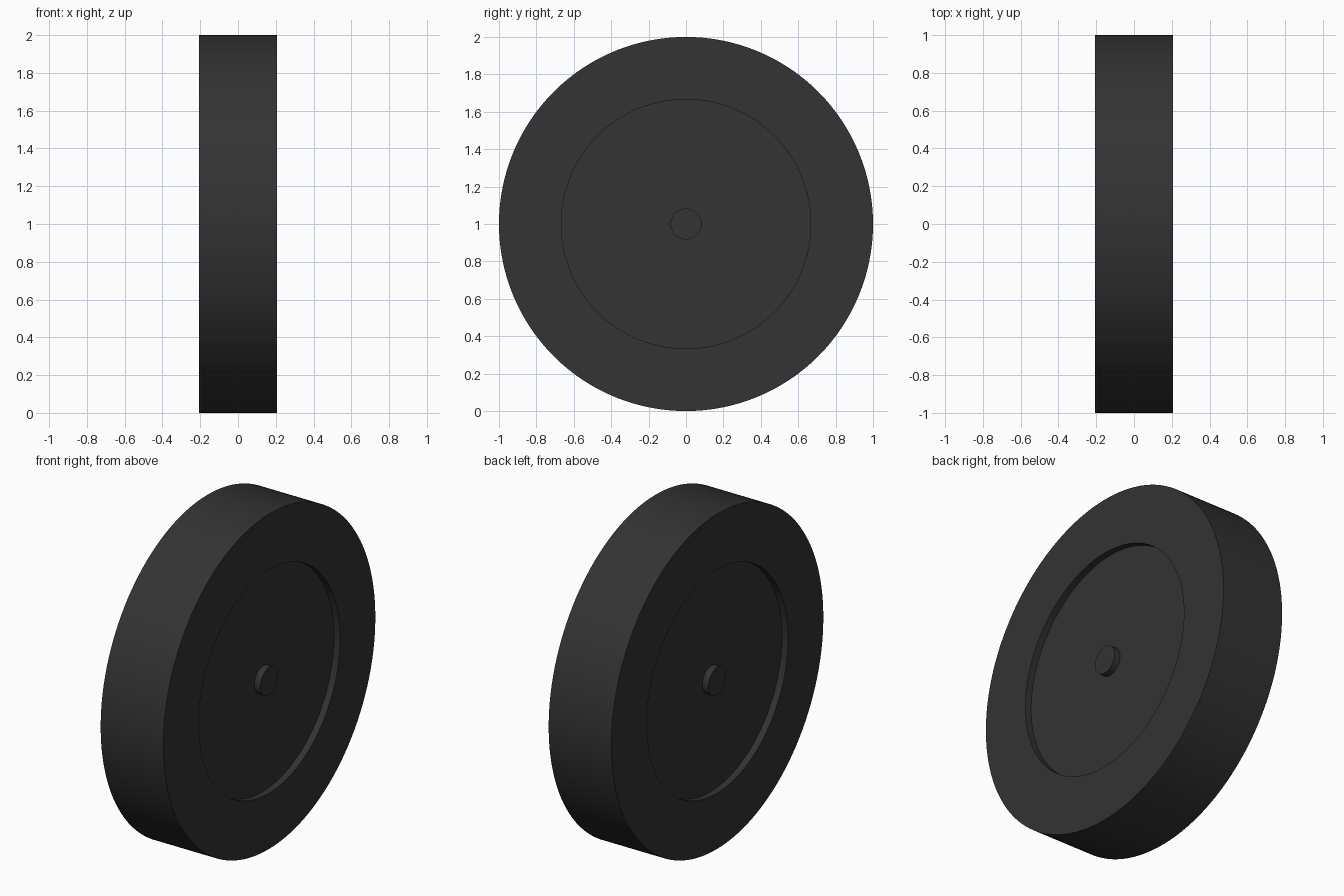
import bpy, bmesh, math
from mathutils import Matrix, Vector

if "Cube" in bpy.data.objects:
    bpy.data.objects.remove(bpy.data.objects["Cube"])

R, HALF, FLOOR = 1.0, 0.207, 0.167      # outer radius, half width, recessed face
RECESS, BOSS = 0.667, 0.083
SEGMENTS = 128

dark = bpy.data.materials.new("dark_rubber")
dark.diffuse_color = (0.033, 0.033, 0.033, 1)
dark.use_nodes = True
dark.node_tree.nodes["Principled BSDF"].inputs["Base Color"].default_value = dark.diffuse_color


def lathe(name, profile):
    """Spin (x, radius) points around the x axis, at wheel centre height."""
    bm = bmesh.new()
    verts = [bm.verts.new((x, 0, r)) for x, r in profile]
    edges = [bm.edges.new(pair) for pair in zip(verts, verts[1:])]
    bmesh.ops.spin(bm, geom=verts + edges, cent=(0, 0, 0), axis=(1, 0, 0),
                   angle=math.tau, steps=SEGMENTS, use_merge=True)
    bmesh.ops.remove_doubles(bm, verts=bm.verts, dist=1e-5)
    bmesh.ops.recalc_face_normals(bm, faces=bm.faces)
    mesh = bpy.data.meshes.new(name)
    bm.to_mesh(mesh)
    bm.free()
    mesh.materials.append(dark)
    obj = bpy.data.objects.new(name, mesh)
    obj.location.z = R
    bpy.context.collection.objects.link(obj)
    bpy.ops.object.select_all(action='DESELECT')
    obj.select_set(True)
    bpy.context.view_layer.objects.active = obj
    bpy.ops.object.shade_smooth_by_angle(angle=math.radians(30))
    return obj


# Wheel: tyre, recessed faces and axle bosses flush with the tyre sides
side = [(HALF, 0), (HALF, BOSS), (FLOOR, BOSS),
        (FLOOR, RECESS), (HALF, RECESS), (HALF, R)]
lathe("wheel", side + [(-x, r) for x, r in reversed(side)])
